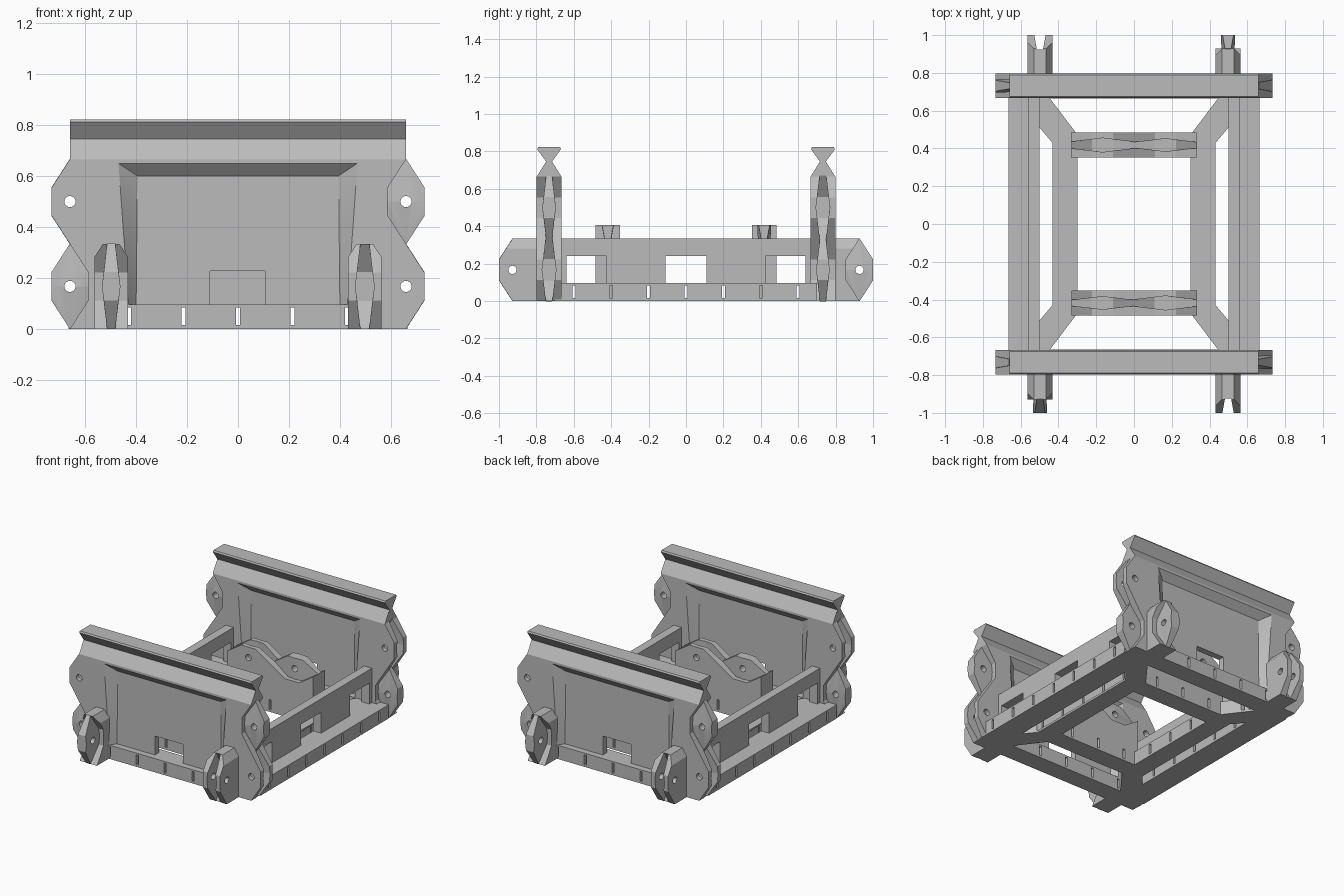
import bpy, bmesh
from math import pi
from mathutils import Matrix, Vector

cube = bpy.data.objects.get("Cube")
if cube:
    bpy.data.objects.remove(cube, do_unlink=True)

grey = bpy.data.materials.new("plain grey")
grey.use_nodes = True
grey.diffuse_color = (0.5, 0.5, 0.5, 1)
grey.node_tree.nodes["Principled BSDF"].inputs["Base Color"].default_value = (0.5, 0.5, 0.5, 1)

T = 0.066        # half thickness of every wall
H = 0.333        # height of one connector
HEX = [(0, H / 2), (0.072, 0.055), (0.072, -0.055),
       (0, -H / 2), (-0.072, -0.055), (-0.072, 0.055)]


def make(name, bm):
    bmesh.ops.recalc_face_normals(bm, faces=bm.faces[:])
    mesh = bpy.data.meshes.new(name)
    bm.to_mesh(mesh)
    bm.free()
    mesh.materials.append(grey)
    obj = bpy.data.objects.new(name, mesh)
    bpy.context.collection.objects.link(obj)
    return obj


def prism(name, pts, axis, lo, hi):
    """Polygon in the two axes other than `axis`, extruded from lo to hi."""
    bm = bmesh.new()

    def at(p, d):
        c = list(p)
        c.insert("xyz".index(axis), d)
        return c
    face = bm.faces.new([bm.verts.new(at(p, lo)) for p in pts])
    new = bmesh.ops.extrude_face_region(bm, geom=[face])["geom"]
    move = Vector(at((0, 0), hi - lo))
    bmesh.ops.translate(bm, vec=move, verts=[g for g in new if isinstance(g, bmesh.types.BMVert)])
    return make(name, bm)


def boxes(name, spans):
    """One object made of separate boxes, each given as x, y and z ranges."""
    bm = bmesh.new()
    for span in spans:
        size = [b - a for a, b in span]
        mid = [(a + b) / 2 for a, b in span]
        bmesh.ops.create_cube(bm, size=1, matrix=Matrix.Translation(mid) @ Matrix.Diagonal(size + [1]))
    return make(name, bm)


def hull(name, points):
    bm = bmesh.new()
    for p in points:
        bm.verts.new(p)
    bmesh.ops.convex_hull(bm, input=bm.verts[:])
    bmesh.ops.dissolve_limit(bm, angle_limit=0.01, verts=bm.verts[:], edges=bm.edges[:])
    return make(name, bm)


def combine(obj, other, op="DIFFERENCE"):
    mod = obj.modifiers.new("bool", "BOOLEAN")
    mod.operation, mod.solver, mod.object = op, "EXACT", other
    bpy.context.view_layer.objects.active = obj
    bpy.ops.object.modifier_apply(modifier=mod.name)
    bpy.data.objects.remove(other, do_unlink=True)


def tongue(grow):
    """Hexagonal plate, thickest along its middle line."""
    pts = []
    for x, z, t in [(0, H / 2, 0.016), (0.072, 0.055, 0.029), (0.072, 0, 0.036)]:
        pts += [(sx * x * grow, sy * t * grow, sz * z * grow)
                for sx in (-1, 1) for sy in (-1, 1) for sz in (-1, 1)]
    return hull("tongue", set(pts))


def connector(body, spot, turn, kind):
    """Add a forked or tongued hinge hexagon with a pin hole to a body."""
    place = Matrix.Translation(spot) @ turn

    def put(obj):
        obj.data.transform(place)
        return obj
    if kind == "tongue":
        combine(body, put(prism("recess", HEX, "y", -0.1, 0.1)))
        combine(body, put(tongue(1.01)), "UNION")
    else:
        combine(body, put(prism("fork", HEX, "y", -T, T)), "UNION")
        combine(body, put(tongue(1.03)))
    bm = bmesh.new()
    bmesh.ops.create_cone(bm, cap_ends=True, segments=20, radius1=0.022, radius2=0.022,
                          depth=0.3, matrix=Matrix.Rotation(pi / 2, 4, "X"))
    combine(body, put(make("pin_hole", bm)))


def cut_slots(obj, along_x=False):
    """Narrow slots running through the low rails."""
    w, z = 0.008, (0.015, 0.083)
    combine(obj, boxes("slots", [((k * 0.214 - w, k * 0.214 + w), (-1.1, 1.1), z) for k in range(-2, 3)]))
    if along_x:
        combine(obj, boxes("slots", [((-1.1, 1.1), (k * 0.2 - w, k * 0.2 + w), z) for k in range(-3, 4)]))


def finish(obj, opposite=None):
    bpy.ops.object.select_all(action="DESELECT")
    obj.select_set(True)
    bpy.context.view_layer.objects.active = obj
    bpy.ops.object.shade_smooth_by_angle(angle=0.5)
    if opposite:
        twin = obj.copy()
        twin.name = opposite
        twin.rotation_euler.z = pi
        bpy.context.collection.objects.link(twin)


NONE = Matrix.Identity(4)
UP = Matrix.Rotation(-pi / 2, 4, "Y")
FRONT = Matrix.Rotation(-pi / 2, 4, "Z")
RAIL = 0.095

# Chassis: low frame with openings, plus two tall side walls with windows
chassis = boxes("chassis", [((-0.665, 0.665), (-0.7, 0.7), (0, RAIL))])
combine(chassis, boxes("centre_opening", [((-0.3, 0.3), (-0.355, 0.355), (-1, 1))]))
for s in (-1, 1):
    side = [(0.432, -0.43), (0.5, -0.51), (0.5, 0.51), (0.432, 0.43)]
    combine(chassis, prism("side_opening", [(s * x, y) for x, y in side], "z", -1, 1))
    end = [(-0.305, 0.48), (0.305, 0.48), (0.445, 0.665), (-0.445, 0.665)]
    combine(chassis, prism("end_opening", [(x, s * y) for x, y in end], "z", -1, 1))
for s in (-1, 1):
    x = sorted((s * 0.5, s * 0.56))
    combine(chassis, boxes("side_wall", [(x, (-0.7, 0.7), (0, H))]), "UNION")
combine(chassis, boxes("windows", [((-1, 1), y, (RAIL, 0.24))
                                   for y in ((-0.64, -0.425), (-0.11, 0.11), (0.425, 0.64))]))
cut_slots(chassis, True)
finish(chassis)

# End panels: flared top bar, dished faces, side connectors
YP = -0.732
half = [(T, 0), (T, 0.665), (0.016, 0.745), (T - 0.002, 0.812), (T - 0.008, 0.822)]
outline = [(YP + y, z) for y, z in half] + [(YP - y, z) for y, z in reversed(half)]
panel = prism("front_panel", outline, "x", -0.66, 0.66)
for s in (-1, 1):
    rim = [(0.47, 0.65, 0.067), (0.43, RAIL, 0.067), (0.395, 0.6, 0.022), (0.4, RAIL, 0.022)]
    combine(panel, hull("dish", [(m * x, YP + s * y, z) for x, z, y in rim for m in (-1, 1)]))
combine(panel, boxes("doorway", [((-0.11, 0.106), (-1, -0.5), (RAIL, 0.226))]))
cut_slots(panel)
for s in (-1, 1):
    turn = NONE if s > 0 else Matrix.Rotation(pi, 4, "Z")
    for level, z in enumerate((H / 2, H * 1.5)):
        kind = "tongue" if (s > 0) == (level == 1) else "fork"
        connector(panel, (s * 0.66, YP, z), turn, kind)
finish(panel, "back_panel")

# Inner cross walls with upward connectors
wall = boxes("front_cross_wall", [((-0.33, 0.33), (-0.418 - T, -0.418 + T), (0, H))])
cut_slots(wall)
connector(wall, (H / 2, -0.418, H), UP, "fork")
connector(wall, (-H / 2, -0.418, H), UP, "tongue")
finish(wall, "back_cross_wall")

# End tabs in line with the side walls, with bevelled tops
for s, side, far in ((1, "left", "right"), (-1, "right", "left")):
    xc = s * 0.498
    tab = boxes(f"front_{side}_tab", [((xc - T, xc + T), (-0.928, -0.79), (0, H))])
    connector(tab, (xc, -0.928, H / 2), FRONT, "fork" if s > 0 else "tongue")
    for m in (-1, 1):
        wedge = [(xc + m * x, z) for x, z in ((0.032, H + 0.001), (0.1, H + 0.001), (0.1, 0.24), (T + 0.001, 0.28))]
        combine(tab, prism("bevel", wedge, "y", -1.1, -0.7))
    finish(tab, f"back_{far}_tab")
